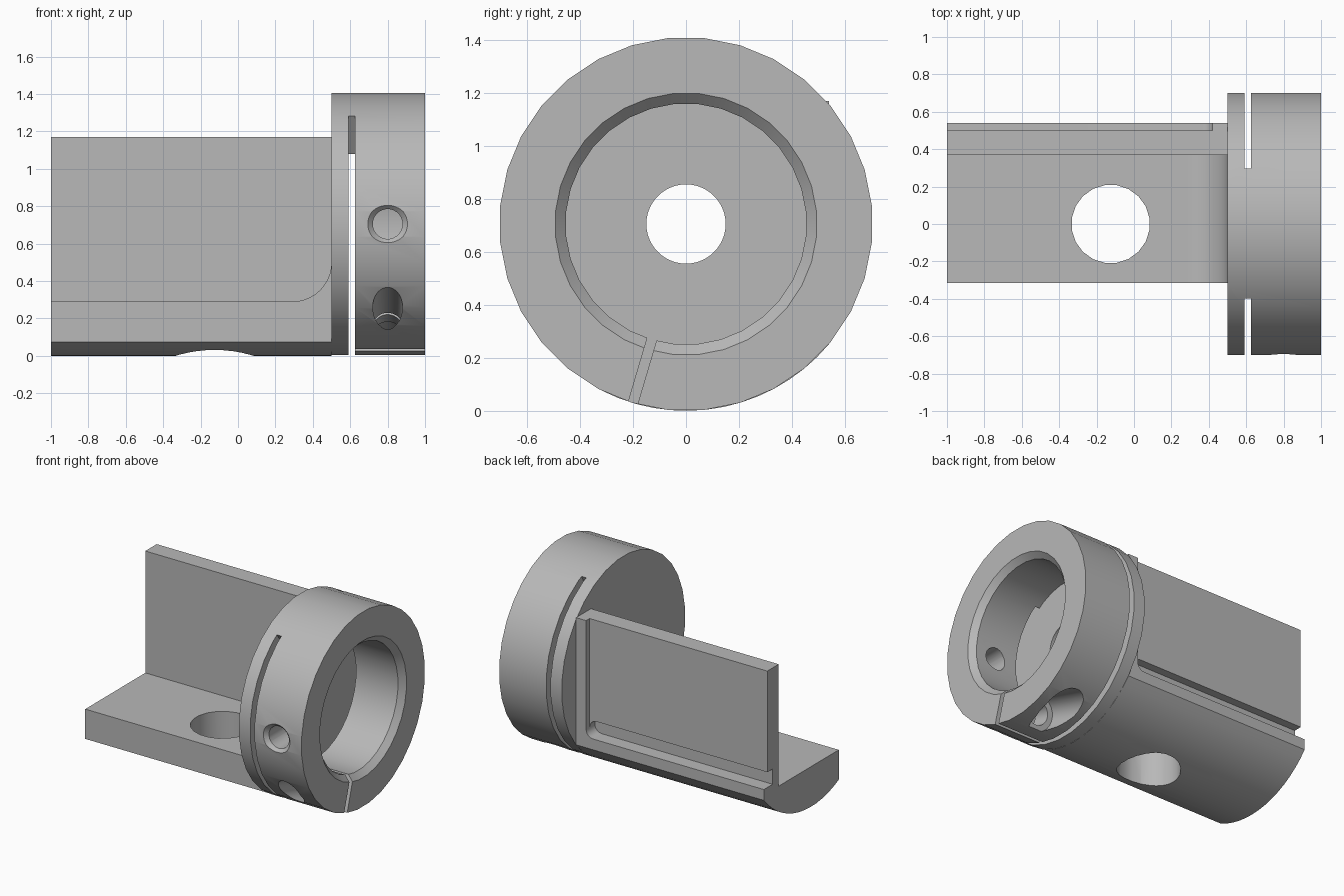
import bpy, bmesh
from math import sin, cos, radians, pi
from mathutils import Vector

cube = bpy.data.objects.get("Cube")
if cube:
    bpy.data.objects.remove(cube)

R = 0.705            # outer radius; also the height of the main axis
SLIT = radians(253.5)

steel = bpy.data.materials.new("satin grey")
steel.use_nodes = True
steel.diffuse_color = (0.48, 0.48, 0.48, 1)
steel.node_tree.nodes["Principled BSDF"].inputs["Base Color"].default_value = (0.48, 0.48, 0.48, 1)


def finish(name, bm):
    bmesh.ops.recalc_face_normals(bm, faces=bm.faces)
    mesh = bpy.data.meshes.new(name)
    bm.to_mesh(mesh)
    bm.free()
    mesh.materials.append(steel)
    obj = bpy.data.objects.new(name, mesh)
    bpy.context.collection.objects.link(obj)
    return obj


def loft(name, rings):
    """Skin matching loops of points and cap both ends."""
    bm = bmesh.new()
    loops = [[bm.verts.new(p) for p in ring] for ring in rings]
    n = len(loops[0])
    for a, b in zip(loops, loops[1:]):
        for i in range(n):
            j = (i + 1) % n
            bm.faces.new((a[i], a[j], b[j], b[i]))
    bm.faces.new(loops[0])
    bm.faces.new(loops[-1])
    return finish(name, bm)


def along_x(name, yz, x0, x1):
    return loft(name, [[(x, y, z) for y, z in yz] for x in (x0, x1)])


def along_y(name, xz, y0, y1):
    return loft(name, [[(x, y, z) for x, z in xz] for y in (y0, y1)])


def round_bar(name, start, end, r0, r1, n=24):
    start, end = Vector(start), Vector(end)
    q = (end - start).to_track_quat('Z', 'Y')
    turn = [2 * pi * (i + 0.5) / n for i in range(n)]
    return loft(name, [[c + q @ Vector((r * cos(t), r * sin(t), 0)) for t in turn]
                       for c, r in ((start, r0), (end, r1))])


def arc(cx, cy, r, a0, a1, n):
    step = (a1 - a0) / n
    return [(cx + r * cos(a0 + step * i), cy + r * sin(a0 + step * i)) for i in range(n + 1)]


def polar(r, a):
    return (r * cos(a), R + r * sin(a))


def cut(obj, cutters):
    bpy.context.view_layer.objects.active = obj
    for c in cutters:
        c.hide_render = True
        mod = obj.modifiers.new("cut", 'BOOLEAN')
        mod.operation, mod.solver, mod.object = 'DIFFERENCE', 'EXACT', c
        bpy.ops.object.modifier_apply(modifier=mod.name)
        bpy.data.objects.remove(c)


def smooth(obj):
    bpy.ops.object.select_all(action='DESELECT')
    obj.select_set(True)
    bpy.context.view_layer.objects.active = obj
    bpy.ops.object.shade_smooth_by_angle(angle=radians(30))


# Clamp ring: turned cup with a chamfered bore and a small hole in its end wall
def turned(name, profile, n):
    bm = bmesh.new()
    loops = []
    for i in range(n):
        a = 2 * pi * (i + 0.5) / n
        loops.append([bm.verts.new((x, *polar(r, a))) for x, r in profile])
    for i in range(n):
        a, b = loops[i], loops[(i + 1) % n]
        for j in range(len(profile)):
            k = (j + 1) % len(profile)
            bm.faces.new((a[j], a[k], b[k], b[j]))
    return finish(name, bm)


ring = turned("clamp_ring", [(0.5, 0.15), (0.5, R), (1, R), (1, 0.495),
                             (0.96, 0.455), (0.59, 0.455), (0.59, 0.15)], 32)

# Cross slit leaves only a bridge at the top
a0, a1 = radians(124.5), radians(425)
sector = arc(0, R, 0.8, a0, a1, 40) + arc(0, R, 0.4, a1, a0, 40)
cross_slit = along_x("cross_slit", sector, 0.5895, 0.625)

# Radial slit opens the ring at the bottom
out = Vector((0, cos(SLIT), sin(SLIT)))
side = Vector((0, sin(SLIT), -cos(SLIT)))
mid = Vector((0, 0, R))
corners = [mid + out * r + side * w for r, w in
           ((0.4, -0.018), (0.8, -0.018), (0.8, 0.018), (0.4, 0.018))]
radial_slit = along_x("radial_slit", [(p.y, p.z) for p in corners], 0.61, 1.1)

# Clamp screw bore across the radial slit, and the countersunk front hole
screw = Vector((0.8, 0, R)) + out * 0.58
cut(ring, [
    cross_slit, radial_slit,
    round_bar("screw_bore", screw - side * 0.6, screw + side * 0.6, 0.08, 0.08),
    round_bar("screw_head", screw + side * (0.15 if side.y > 0 else -0.15),
              screw + side * (0.6 if side.y > 0 else -0.6), 0.12, 0.12),
    round_bar("front_hole", (0.8, -0.85, R), (0.8, -0.3, R), 0.08, 0.08),
    round_bar("front_countersink", (0.8, -0.8, R), (0.8, -0.675, R), 0.205, 0.08),
])
smooth(ring)

# L-shaped bracket with a round underside
start, end = radians(270 - 26.5), radians(270 + 50)
section = arc(0, R, R, start, end, 14)
section[0], section[-1] = (-0.315, 0.075), (0.54, 0.252)
section += [(0.54, 1.17), (0.37, 1.17), (0.37, 0.29), (-0.315, 0.29)]
bracket = along_x("bracket", section, -1, 0.5)

# Back pocket, groove with a rounded end, and the floor hole
pocket = along_y("pocket", [(-1.1, 0.385), (0.42, 0.385), (0.42, 1.3), (-1.1, 1.3)], 0.5, 0.7)
groove = along_y("groove", [(-1.1, 0.44), (-1.1, 0.33)]
                 + arc(0.365, 0.385, 0.055, -pi / 2, pi / 2, 10), 0.44, 0.7)
cut(bracket, [
    groove, pocket,
    round_bar("floor_hole", (-0.125, 0, -0.2), (-0.125, 0, 0.4), 0.21, 0.21, 20),
])
smooth(bracket)

# Fillet between the floor and the ring
fillet = along_y("floor_fillet", arc(0.29, 0.5, 0.21, -pi / 2, 0, 10) + [(0.5, 0.29)], -0.315, 0.37)
smooth(fillet)
